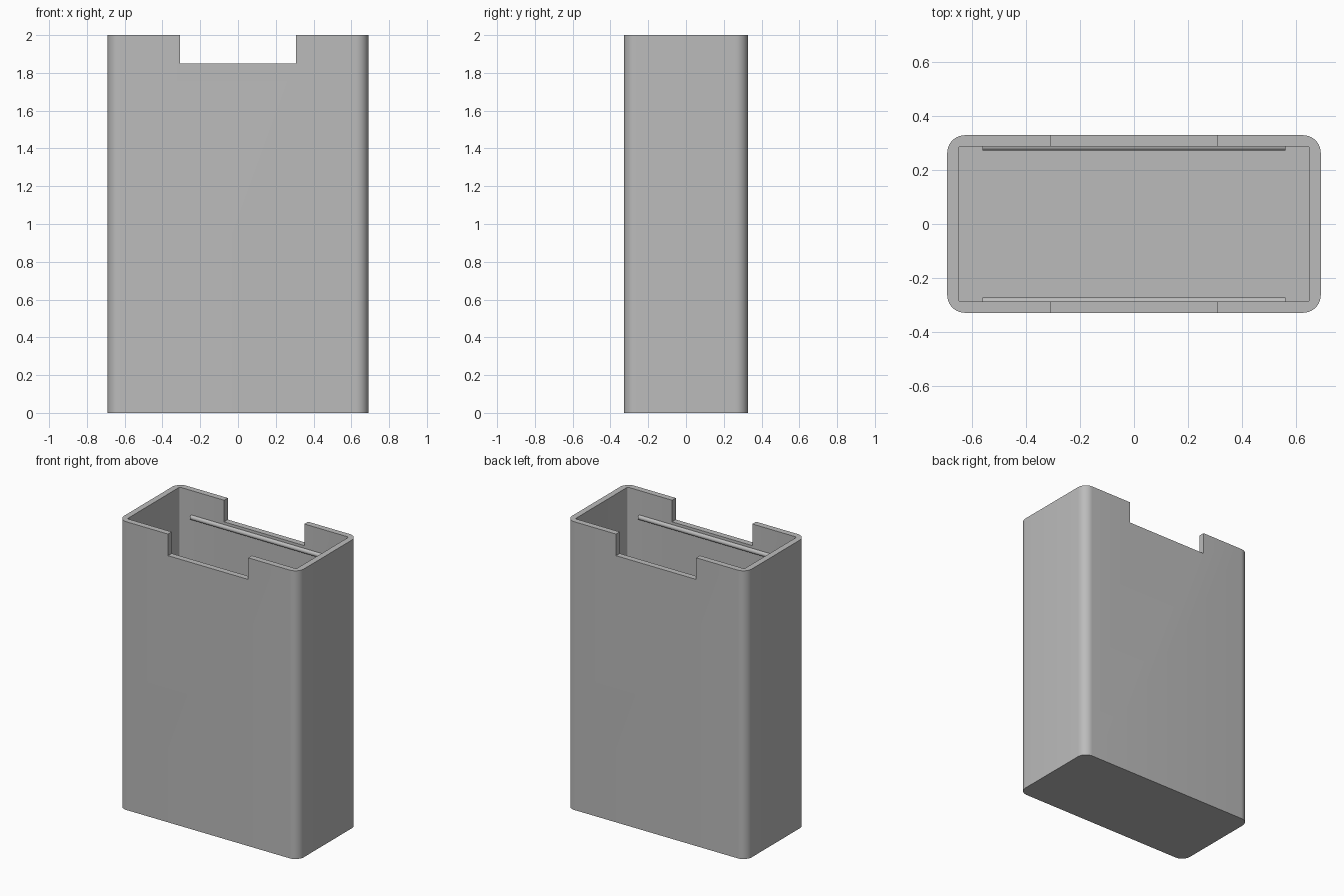
import bpy, bmesh, math

if "Cube" in bpy.data.objects:
    bpy.data.objects.remove(bpy.data.objects["Cube"])

grey = bpy.data.materials.new("plain grey")
grey.diffuse_color = (0.5, 0.5, 0.5, 1)
grey.use_nodes = True
grey.node_tree.nodes["Principled BSDF"].inputs["Base Color"].default_value = grey.diffuse_color

W, D, H = 0.69, 0.328, 2.0        # outer half width, half depth, height
WALL = 0.041
NOTCH_W, NOTCH_Z = 0.308, 1.85


def make_object(name, bm):
    bmesh.ops.recalc_face_normals(bm, faces=bm.faces)
    mesh = bpy.data.meshes.new(name)
    bm.to_mesh(mesh)
    bm.free()
    mesh.materials.append(grey)
    obj = bpy.data.objects.new(name, mesh)
    bpy.context.collection.objects.link(obj)
    return obj


def rounded_block(name, hx, hy, z0, z1, radius, steps):
    """Vertical prism with a rounded rectangle as its base."""
    bm = bmesh.new()
    ring = []
    for corner, (sx, sy) in enumerate([(1, 1), (-1, 1), (-1, -1), (1, -1)]):
        for i in range(steps + 1):
            a = math.pi / 2 * (corner + i / steps)
            ring.append(bm.verts.new((sx * (hx - radius) + radius * math.cos(a),
                                      sy * (hy - radius) + radius * math.sin(a), z0)))
    base = bm.faces.new(ring)
    ext = bmesh.ops.extrude_face_region(bm, geom=[base])
    top = [v for v in ext["geom"] if isinstance(v, bmesh.types.BMVert)]
    bmesh.ops.translate(bm, verts=top, vec=(0, 0, z1 - z0))
    return make_object(name, bm)


def smooth(obj):
    bpy.ops.object.select_all(action='DESELECT')
    obj.select_set(True)
    bpy.context.view_layer.objects.active = obj
    bpy.ops.object.shade_smooth_by_angle(angle=math.radians(30))


# Hollow case: outer shell minus the cavity and the notch through both long walls
case = rounded_block("case", W, D, 0, H, 0.065, 10)
cavity = rounded_block("cavity_cutter", W - WALL, D - WALL, WALL, H + 0.2, 0.01, 4)
bm = bmesh.new()
bmesh.ops.create_cube(bm, size=1)
for v in bm.verts:
    v.co.x *= 2 * NOTCH_W
    v.co.y *= 2
    v.co.z = NOTCH_Z if v.co.z < 0 else H + 0.2
notch = make_object("notch_cutter", bm)

bpy.context.view_layer.objects.active = case
for cutter in (cavity, notch):
    mod = case.modifiers.new("cut", 'BOOLEAN')
    mod.operation, mod.solver, mod.object = 'DIFFERENCE', 'EXACT', cutter
    bpy.ops.object.modifier_apply(modifier=mod.name)
for cutter in (cavity, notch):
    bpy.data.objects.remove(cutter)
smooth(case)

# Snap ridges: half-round bars along the inside of both long walls
for side, name in ((1, "back_ridge"), (-1, "front_ridge")):
    bpy.ops.mesh.primitive_cylinder_add(vertices=24, radius=0.016, depth=1.12,
                                        location=(0, side * (D - WALL), 1.815),
                                        rotation=(0, math.pi / 2, 0))
    ridge = bpy.context.object
    ridge.name = name
    ridge.data.materials.append(grey)
    smooth(ridge)
